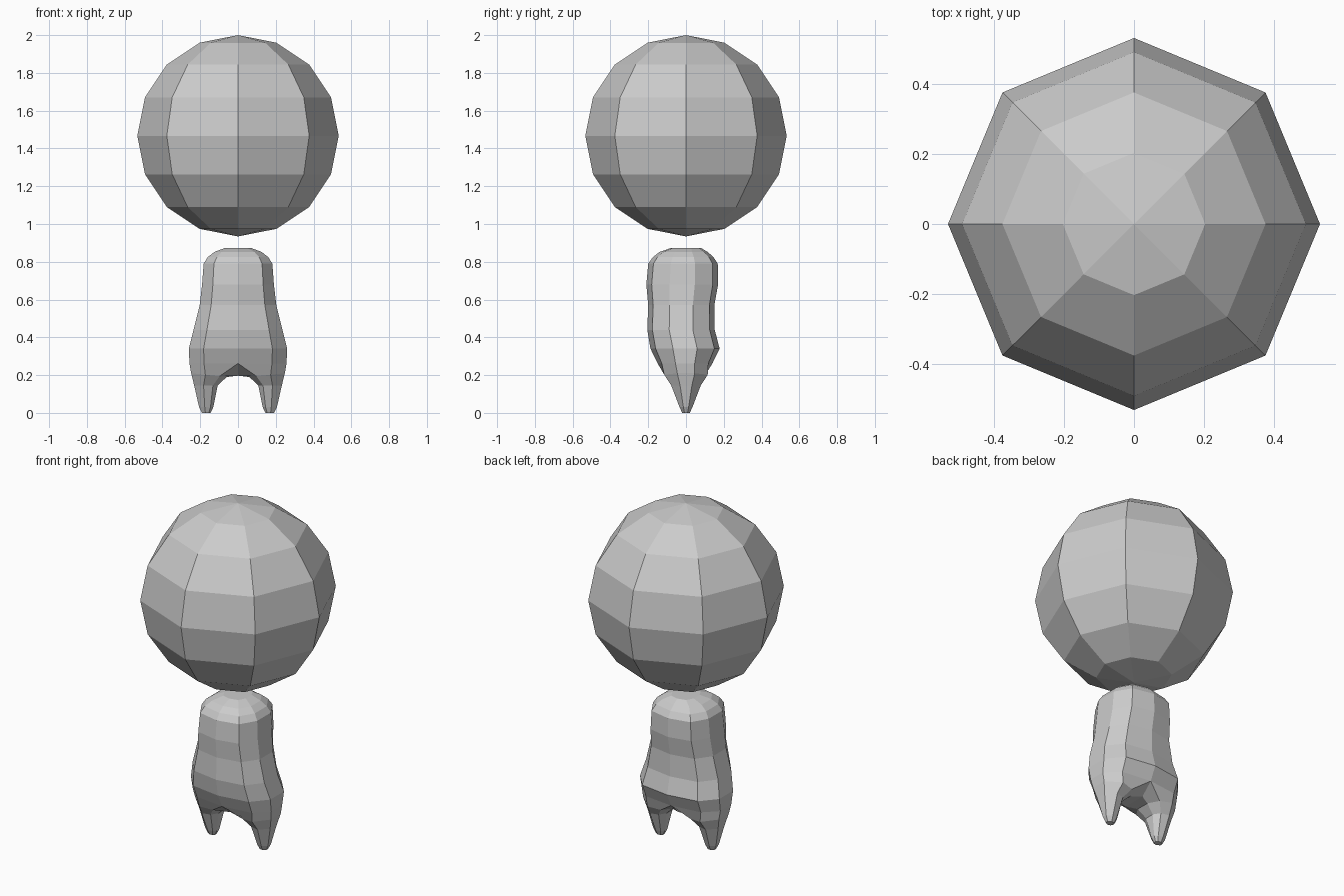
import bpy, bmesh

if "Cube" in bpy.data.objects:
    bpy.data.objects.remove(bpy.data.objects["Cube"])

grey = bpy.data.materials.new("plain_grey")
grey.diffuse_color = (0.6, 0.6, 0.6, 1)
grey.use_nodes = True
grey.node_tree.nodes["Principled BSDF"].inputs["Base Color"].default_value = grey.diffuse_color

# Head: coarse faceted ball
bpy.ops.mesh.primitive_uv_sphere_add(segments=8, ring_count=8, radius=0.533, location=(0, 0, 1.467))
head = bpy.context.object
head.name = "head"
head.data.materials.append(grey)

# Body: ten-sided torso that splits into two tapered legs
bm = bmesh.new()
SECTION = [(0, -1), (.7, -.85), (1, -.35), (1, .35), (.7, .85),
           (0, 1), (-.7, .85), (-1, .35), (-1, -.35), (-.7, -.85)]
# half width, front y, back y, height
TORSO = [(.07, -.08, .08, .873), (.125, -.14, .115, .852), (.16, -.175, .145, .825),
         (.182, -.2, .168, .79), (.19, -.21, .17, .68), (.203, -.2, .15, .57),
         (.235, -.205, .152, .44), (.26, -.188, .178, .34), (.257, -.15, .14, .262)]


def bridge(a, b):
    n = len(a)
    for i in range(n):
        j = (i + 1) % n
        bm.faces.new((a[i], a[j], b[j], b[i]))


previous = None
for w, front, back, z in TORSO:
    mid, half = (front + back) / 2, (back - front) / 2
    ring = [bm.verts.new((u * w, mid + v * half, z)) for u, v in SECTION]
    if previous:
        bridge(previous, ring)
    else:
        bm.faces.new(ring)
    previous = ring

# Crotch edge shared by both legs
crotch_front = bm.verts.new((0, -.07, .197))
crotch_back = bm.verts.new((0, .07, .197))

LEG_SECTION = [(-.6, -.85), (.2, -1), (1, -.4), (1, .4),
               (.2, 1), (-.6, .85), (-1, .35), (-1, -.35)]
# inner x, outer x, inner height, outer height, half depth
LEG = [(.06, .248, .19, .21, .115), (.108, .232, .145, .145, .078),
       (.131, .206, .03, .03, .034), (.145, .191, .004, .004, .02)]
for side in (1, -1):
    order = range(6) if side == 1 else (0, 9, 8, 7, 6, 5)
    loop = [previous[i] for i in order] + [crotch_back, crotch_front]
    for xi, xo, zi, zo, depth in LEG:
        ring = []
        for u, v in LEG_SECTION:
            t = (u + 1) / 2
            ring.append(bm.verts.new((side * (xi + (xo - xi) * t), v * depth, zi + (zo - zi) * t)))
        bridge(loop, ring)
        loop = ring
    # Foot tip
    bm.faces.new(loop)

lowest = min(v.co.z for v in bm.verts)
for v in bm.verts:
    if v.co.z < lowest + 1e-5:
        v.co.z = 0
bmesh.ops.recalc_face_normals(bm, faces=bm.faces[:])
mesh = bpy.data.meshes.new("body")
bm.to_mesh(mesh)
bm.free()
mesh.materials.append(grey)
body = bpy.data.objects.new("body", mesh)
bpy.context.collection.objects.link(body)
